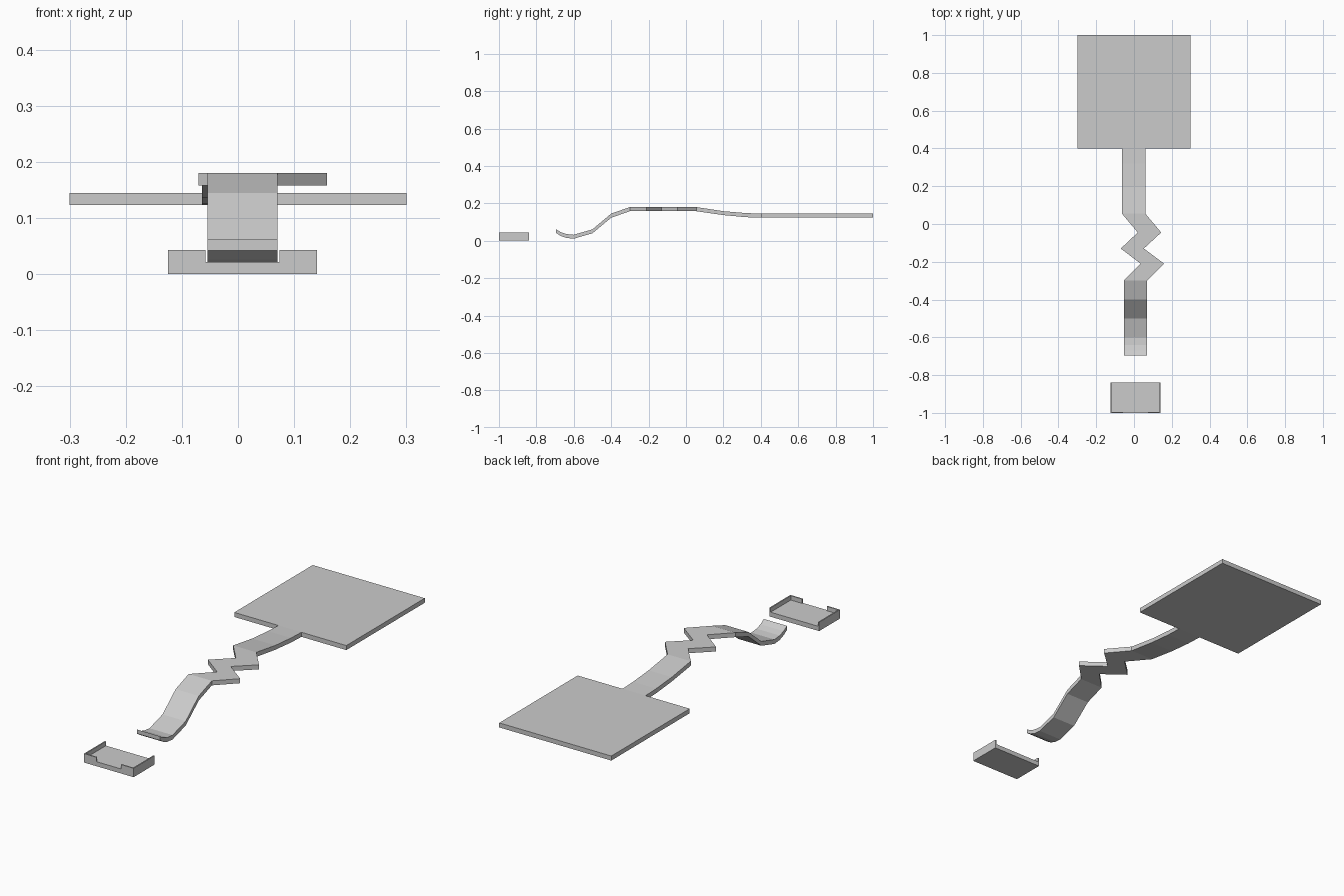
import bpy


def make_object(name, verts, faces):
    mesh = bpy.data.meshes.new(name)
    mesh.from_pydata(verts, [], faces)
    mesh.update()
    obj = bpy.data.objects.new(name, mesh)
    bpy.context.collection.objects.link(obj)
    return obj


def ribbon(name, stations):
    """Solid strip lofted through (y, left x, right x, bottom z, top z) sections."""
    verts, faces = [], []
    for yb, yt, xl, xr, zb, zt in stations:
        verts += [(xl, yb, zb), (xr, yb, zb), (xr, yt, zt), (xl, yt, zt)]
    for i in range(0, 4 * (len(stations) - 1), 4):
        for k in range(4):
            n = (k + 1) % 4
            faces.append((i + k, i + n, i + 4 + n, i + 4 + k))
    last = len(verts) - 4
    faces += [(3, 2, 1, 0), (last, last + 1, last + 2, last + 3)]
    return make_object(name, verts, faces)


def box(name, x0, x1, y0, y1, z0, z1):
    return ribbon(name, [(y1, y1, x0, x1, z0, z1), (y0, y0, x0, x1, z0, z1)])


# Large square plate at the back
box("plate", -0.30, 0.30, 0.40, 1.0, 0.123, 0.145)

# Bent spring strip: ramp, flat zigzag, slope down, curled contact tip
ribbon("spring_strip", [
    (0.40, 0.40, -0.064, 0.060, 0.123, 0.145),
    (0.32, 0.32, -0.064, 0.060, 0.126, 0.148),
    (0.20, 0.20, -0.064, 0.060, 0.137, 0.158),
    (0.055, 0.055, -0.064, 0.060, 0.158, 0.180),
    (-0.045, -0.045, 0.020, 0.144, 0.158, 0.180),
    (-0.13, -0.13, -0.070, 0.052, 0.158, 0.180),
    (-0.21, -0.21, 0.035, 0.159, 0.158, 0.180),
    (-0.30, -0.30, -0.054, 0.070, 0.158, 0.180),
    (-0.40, -0.40, -0.054, 0.070, 0.123, 0.145),
    (-0.50, -0.50, -0.054, 0.070, 0.040, 0.061),
    (-0.60, -0.60, -0.054, 0.070, 0.011, 0.032),
    (-0.64, -0.64, -0.054, 0.070, 0.015, 0.036),
    (-0.67, -0.67, -0.054, 0.070, 0.026, 0.046),
    (-0.695, -0.695, -0.054, 0.070, 0.042, 0.062),
])

# Shallow tray at the front: floor, thin side walls, two front corner tabs
L, R, F, B, FLOOR, TOP, T = -0.125, 0.141, -1.0, -0.84, 0.022, 0.043, 0.006
box("tray_floor", L, R, F, B, 0.0, FLOOR)
box("tray_left_wall", L, L + T, F, B, FLOOR, TOP)
box("tray_right_wall", R - T, R, F, B, FLOOR, TOP)
box("tray_left_tab", L + T, -0.058, F, F + T, FLOOR, TOP)
box("tray_right_tab", 0.074, R - T, F, F + T, FLOOR, TOP)
